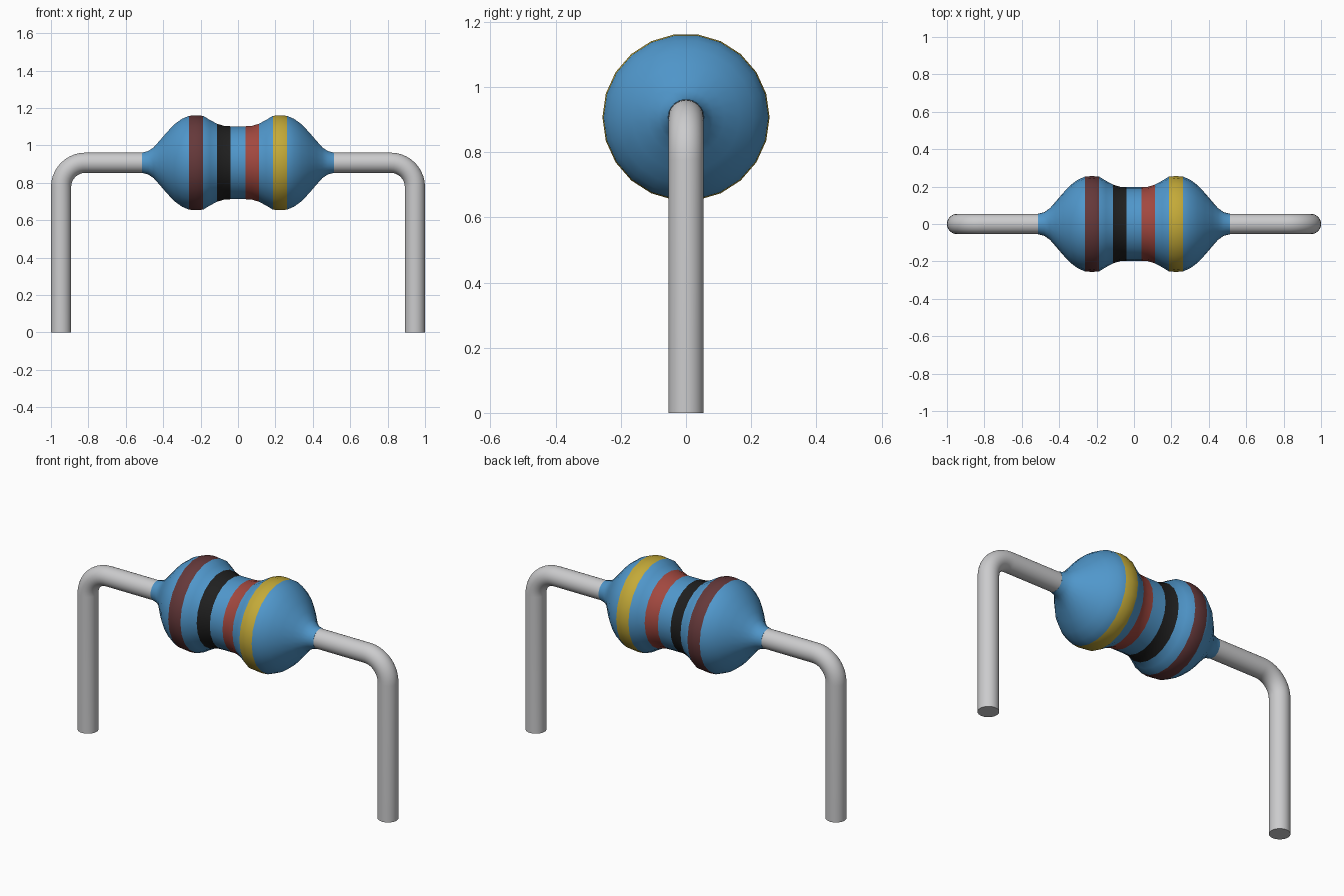
import bpy, bmesh, math
from mathutils import Vector

if "Cube" in bpy.data.objects:
    bpy.data.objects.remove(bpy.data.objects["Cube"], do_unlink=True)

AXIS_Z = 0.907     # height of the body axis
WIRE_R = 0.054
LEG_X = 0.946      # centre line of each leg
BEND_R = 0.13


def material(name, rgb):
    m = bpy.data.materials.new(name)
    m.use_nodes = True
    m.diffuse_color = (*rgb, 1)
    m.node_tree.nodes["Principled BSDF"].inputs["Base Color"].default_value = (*rgb, 1)
    return m


blue = material("body blue", (0.08, 0.31, 0.60))
brown = material("band brown", (0.13, 0.04, 0.042))
black = material("band black", (0.014, 0.014, 0.014))
red = material("band red", (0.36, 0.065, 0.05))
yellow = material("band yellow", (0.55, 0.40, 0.04))
metal = material("wire metal", (0.60, 0.60, 0.61))


def tube(name, stations, sides, mats):
    """Skin rings given as (centre, in-plane direction, radius); the other axis is y."""
    bm = bmesh.new()
    rings = []
    for centre, side, r in stations:
        ring = []
        for i in range(sides):
            a = 2 * math.pi * i / sides
            ring.append(bm.verts.new(centre + r * (math.cos(a) * Vector((0, 1, 0)) + math.sin(a) * side)))
        rings.append(ring)
    for a, b in zip(rings, rings[1:]):
        for i in range(sides):
            j = (i + 1) % sides
            bm.faces.new((a[i], a[j], b[j], b[i]))
    bm.faces.new(rings[0])
    bm.faces.new(rings[-1])
    bmesh.ops.recalc_face_normals(bm, faces=bm.faces[:])
    me = bpy.data.meshes.new(name)
    bm.to_mesh(me)
    bm.free()
    for m in mats:
        me.materials.append(m)
    ob = bpy.data.objects.new(name, me)
    bpy.context.collection.objects.link(ob)
    bpy.ops.object.select_all(action="DESELECT")
    ob.select_set(True)
    bpy.context.view_layer.objects.active = ob
    bpy.ops.object.shade_smooth_by_angle(angle=math.radians(40))
    return ob


# Body: half profile (x, radius), mirrored about the middle
half = [(0.04, 0.197), (0.075, 0.199), (0.113, 0.211), (0.15, 0.231), (0.186, 0.253),
        (0.225, 0.2565), (0.263, 0.253), (0.30, 0.237), (0.34, 0.208), (0.38, 0.165),
        (0.42, 0.118), (0.45, 0.084), (0.48, 0.063), (0.513, 0.055)]
profile = [(-x, r) for x, r in reversed(half)] + half
body = tube("resistor_body",
            [(Vector((x, 0, AXIS_Z)), Vector((0, 0, 1)), r) for x, r in profile],
            22, [blue, brown, black, red, yellow])

# Colour bands, by position along the axis
bands = [(-0.263, -0.186, 1), (-0.113, -0.04, 2), (0.04, 0.113, 3), (0.186, 0.263, 4)]
for face in body.data.polygons:
    for lo, hi, index in bands:
        if lo < face.center.x < hi:
            face.material_index = index

# Bent wire legs, one on each side
for s, name in ((1, "left_wire"), (-1, "right_wire")):
    up = Vector((0, 0, 1))
    stations = [(Vector((s * 0.50, 0, AXIS_Z)), up, WIRE_R)]
    pivot = Vector((s * (LEG_X - BEND_R), 0, AXIS_Z - BEND_R))
    for k in range(11):
        a = math.pi / 2 * k / 10
        out = Vector((s * math.sin(a), 0, math.cos(a)))
        stations.append((pivot + BEND_R * out, out, WIRE_R))
    stations.append((Vector((s * LEG_X, 0, 0)), Vector((s, 0, 0)), WIRE_R))
    tube(name, stations, 32, [metal])
